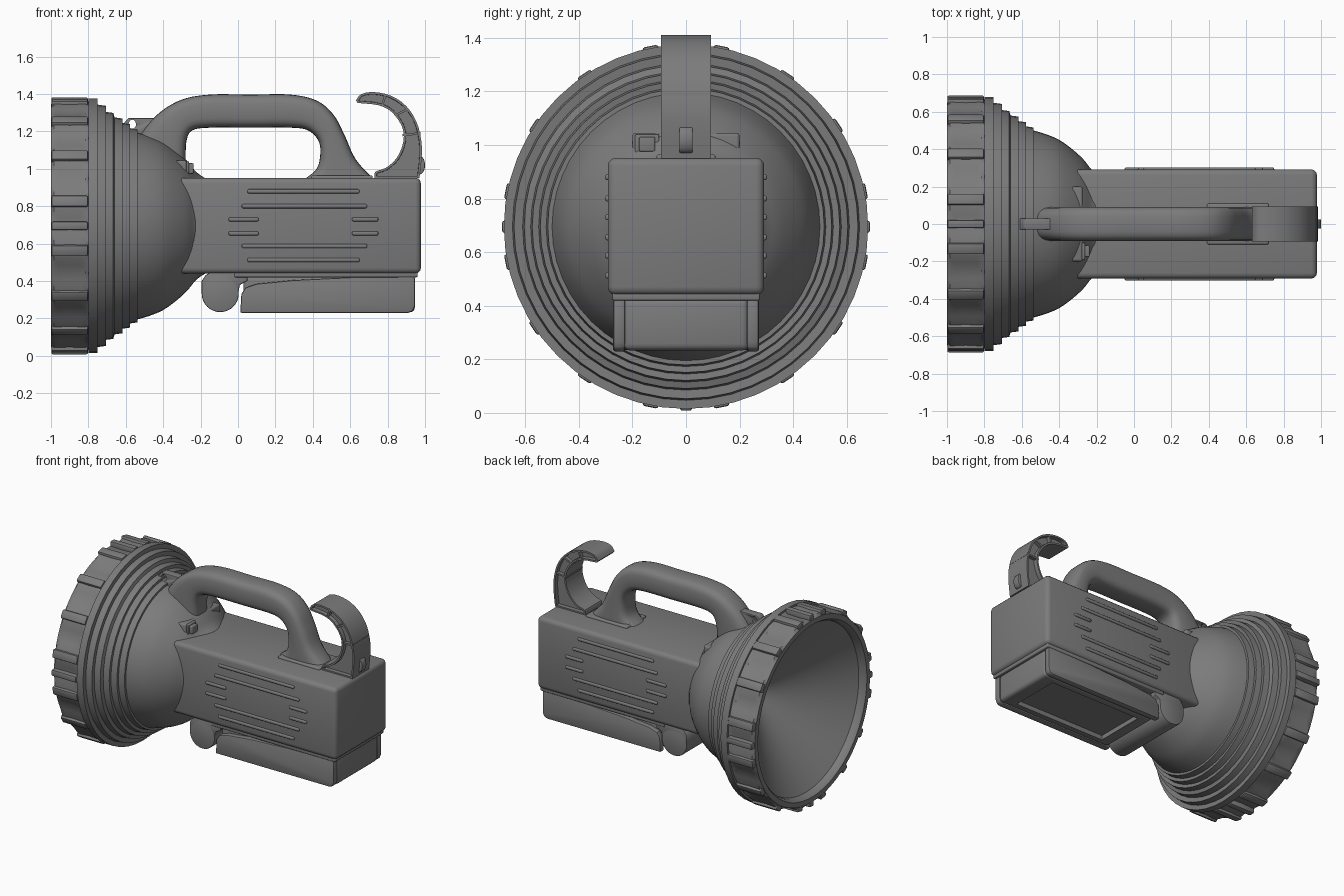
import bpy, bmesh, math
from mathutils import Vector, Matrix

if "Cube" in bpy.data.objects:
    bpy.data.objects.remove(bpy.data.objects["Cube"])

GREY = (0.2, 0.2, 0.2, 1)
grey = bpy.data.materials.new("grey_plastic")
grey.use_nodes = True
grey.diffuse_color = GREY
grey.node_tree.nodes["Principled BSDF"].inputs["Base Color"].default_value = GREY
AXIS_Z = 0.695


def finish(name, bm, bevel=0, segments=3, angle=35):
    bmesh.ops.remove_doubles(bm, verts=bm.verts, dist=1e-5)
    bmesh.ops.recalc_face_normals(bm, faces=bm.faces)
    mesh = bpy.data.meshes.new(name)
    bm.to_mesh(mesh)
    bm.free()
    mesh.materials.append(grey)
    ob = bpy.data.objects.new(name, mesh)
    bpy.context.collection.objects.link(ob)
    bpy.ops.object.select_all(action='DESELECT')
    ob.select_set(True)
    bpy.context.view_layer.objects.active = ob
    if bevel:
        mod = ob.modifiers.new("bevel", 'BEVEL')
        mod.width, mod.segments = bevel, segments
        mod.limit_method, mod.angle_limit = 'ANGLE', math.radians(40)
        bpy.ops.object.modifier_apply(modifier="bevel")
    bpy.ops.object.shade_smooth_by_angle(angle=math.radians(angle))
    return ob


def box(name, x, y, z, bevel=0):
    bm = bmesh.new()
    bmesh.ops.create_cube(bm, size=1)
    for v in bm.verts:
        v.co = [lo + (c + 0.5) * (hi - lo) for c, (lo, hi) in zip(v.co, (x, y, z))]
    return finish(name, bm, bevel)


def bridge(bm, rings, caps=False):
    for a, b in zip(rings, rings[1:]):
        for i in range(len(a)):
            j = (i + 1) % len(a)
            bm.faces.new((a[i], a[j], b[j], b[i]))
    if caps:
        bm.faces.new(rings[0])
        bm.faces.new(rings[-1])


def lathe(name, profile, steps, scoop=0):
    # Revolve (x, radius) points round the lamp axis
    bm = bmesh.new()
    rings = []
    for x, r in profile:
        ring = []
        for i in range(steps):
            t = math.tau * i / steps
            dip = scoop * math.cos(8 * t) ** 2 if -0.99 < x < -0.81 and r > 0.65 else 0
            ring.append(bm.verts.new((x, (r - dip) * math.cos(t), AXIS_Z + (r - dip) * math.sin(t))))
        rings.append(ring)
    bridge(bm, rings)
    return finish(name, bm, angle=30)


def spline(points, n=5):
    # Catmull-Rom curve through the points
    p = [Vector(q) for q in points]
    p = [2 * p[0] - p[1]] + p + [2 * p[-1] - p[-2]]
    out = []
    for a, b, c, d in zip(p, p[1:], p[2:], p[3:]):
        for k in range(n):
            t = k / n
            out.append(b + (c - a) * t / 2 + (2 * a - 5 * b + 4 * c - d) * t * t / 2
                       + (3 * b - a - 3 * c + d) * t ** 3 / 2)
    return out + [p[-2]]


def prism(name, outline, y0, y1, bevel=0, recess=0, rim=0.012):
    # Extrude an (x, z) outline along y, optionally sinking both sides
    bm = bmesh.new()
    rings = [[bm.verts.new((q[0], y, q[1])) for q in outline] for y in (y0, y1)]
    bridge(bm, rings, caps=True)
    bmesh.ops.recalc_face_normals(bm, faces=bm.faces)
    if recess:
        for f in [f for f in bm.faces if len(f.verts) == len(outline)]:
            bmesh.ops.inset_region(bm, faces=[f], thickness=rim, use_even_offset=True)
            n = f.normal.copy()
            bmesh.ops.inset_region(bm, faces=[f], thickness=0.001)
            bmesh.ops.translate(bm, verts=f.verts, vec=-n * recess)
    return finish(name, bm, bevel, 2)


def disc(cx, cz, r, n=24):
    return [(cx + r * math.cos(math.tau * i / n), cz + r * math.sin(math.tau * i / n)) for i in range(n)]


# Lamp front: conical reflector and scooped bezel
lathe("bezel_and_reflector", [
    (-0.55, 0), (-0.55, 0.05), (-0.95, 0.595), (-0.98, 0.6), (-1, 0.615), (-1, 0.65),
    (-0.985, 0.675), (-0.96, 0.675), (-0.9, 0.672), (-0.84, 0.675), (-0.815, 0.675),
    (-0.8, 0.665), (-0.8, 0.62), (-0.53, 0.1), (-0.53, 0)], 96, scoop=0.025)

# Grip ribs round the bezel: sixteen wide and four narrow
bm = bmesh.new()
ribs = [(11.25 + 22.5 * i, 0.06) for i in range(16)] + [(90 * i, 0.045) for i in range(4)]
for angle, width in ribs:
    place = (Matrix.Translation((-0.9, 0, AXIS_Z)) @ Matrix.Rotation(math.radians(angle), 4, 'X')
             @ Matrix.Translation((0, 0.662, 0)) @ Matrix.Diagonal((0.196, 0.05, width, 1)))
    bmesh.ops.create_cube(bm, size=1, matrix=place)
finish("bezel_ribs", bm, 0.009, 2)

# Stepped head and bowl
head = [(-0.5, 0), (-0.8, 0.63), (-0.8, 0.68), (-0.75, 0.68)]
for x, r in ((-0.75, 0.648), (-0.71, 0.61), (-0.66, 0.58), (-0.62, 0.55), (-0.58, 0.522)):
    head += [(x, r), (x + 0.043, r - 0.006)]
bowl = [(-0.537, 0.5), (-0.47, 0.48), (-0.4, 0.45), (-0.33, 0.4), (-0.27, 0.345), (-0.22, 0.285), (-0.15, 0.24)]
head += [tuple(q) for q in spline(bowl, 3)] + [(-0.15, 0)]
lathe("head", head, 48)

# Main body with raised side strips
box("body", (-0.4, 0.978), (-0.292, 0.292), (0.44, 0.952), 0.03)
strips = [(0.05, 0.65, 0.88), (0.02, 0.69, 0.80), (-0.05, 0.11, 0.73), (0.61, 0.75, 0.73),
          (-0.05, 0.11, 0.655), (0.61, 0.75, 0.655), (0.02, 0.69, 0.587), (0.05, 0.65, 0.513)]
for side in (-1, 1):
    for x0, x1, z in strips:
        y = sorted((side * 0.28, side * 0.302))
        box("side_strip", (x0, x1), y, (z - 0.011, z + 0.011), 0.008)

# Handle: rounded section swept between outer and inner outlines
stations = [(-0.58, 1.08, -0.28, 0.93), (-0.51, 1.2, -0.28, 1.05), (-0.42, 1.3, -0.275, 1.15),
            (-0.3, 1.37, -0.245, 1.205), (-0.15, 1.397, -0.15, 1.22), (0.07, 1.397, 0.07, 1.22),
            (0.28, 1.397, 0.28, 1.22), (0.42, 1.365, 0.375, 1.205), (0.51, 1.29, 0.43, 1.15),
            (0.57, 1.18, 0.44, 1.08), (0.63, 1.05, 0.42, 1.0), (0.73, 0.94, 0.35, 0.94)]
bm = bmesh.new()
rings = []
halves = zip(spline([s[:2] for s in stations]), spline([s[2:] for s in stations]))
for outer, inner in halves:
    ring = []
    for i in range(24):
        c, s = math.cos(math.tau * i / 24), math.sin(math.tau * i / 24)
        c, s = (math.copysign(abs(k) ** 0.6, k) for k in (c, s))
        q = (outer + inner) / 2 + (outer - inner) / 2 * c
        ring.append(bm.verts.new((q.x, 0.092 * s, q.y)))
    rings.append(ring)
bridge(bm, rings, caps=True)
finish("handle", bm)
box("handle_foot", (0.39, 0.72), (-0.11, 0.11), (0.93, 0.965), 0.01)

# Bracket under the handle root, with the switch
box("handle_bracket", (-0.46, -0.275), (-0.2, 0.2), (0.9, 1.045), 0.012)
box("switch_frame", (-0.3, -0.262), (-0.19, -0.1), (0.965, 1.04), 0.005)
box("switch", (-0.27, -0.238), (-0.175, -0.115), (0.975, 1.03), 0.006)

# Strap lug on the head
lug = prism("strap_lug", [(-0.61, 1.15), (-0.61, 1.245), (-0.585, 1.272), (-0.42, 1.272), (-0.42, 1.15)],
            -0.03, 0.03, 0.006)
hole = prism("lug_hole_cutter", [(-0.565 + 0.8 * (x + 0.565), z) for x, z in disc(-0.565, 1.238, 0.025, 12)], -0.1, 0.1)
cut = lug.modifiers.new("hole", 'BOOLEAN')
cut.object, cut.operation = hole, 'DIFFERENCE'
hole.hide_render = True
hole.hide_set(True)

# Hanging hook with sunken sides
hook_outer = spline([(0.63, 1.365), (0.66, 1.4), (0.73, 1.41), (0.82, 1.39), (0.9, 1.335),
                     (0.955, 1.25), (0.98, 1.15), (0.982, 1.06), (0.97, 0.95)], 3)
hook_inner = spline([(0.73, 0.95), (0.735, 0.985), (0.79, 1.005), (0.85, 1.06), (0.885, 1.15),
                     (0.875, 1.23), (0.82, 1.305), (0.75, 1.34), (0.64, 1.352)], 3)
prism("hook", hook_outer + hook_inner, -0.094, 0.094, recess=0.03)
for x0, z0, x1, z1 in ((0.88, 1.18, 0.975, 1.19), (0.84, 1.285, 0.91, 1.32), (0.77, 1.335, 0.79, 1.4)):
    a, b = Vector((x0, z0)), Vector((x1, z1))
    n = Vector((a.y - b.y, b.x - a.x)).normalized() * 0.006
    prism("hook_rib", [a - n, b - n, b + n, a + n], -0.09, 0.09)
prism("hook_pivot", [(0.97 + 0.6 * (x - 0.97), z) for x, z in disc(0.97, 1.02, 0.05)], -0.025, 0.025, 0.005)

# Lower cover: top plate, core with underside recess, and side rails
box("cover_plate", (-0.02, 0.96), (-0.275, 0.275), (0.42, 0.45), 0.006)
core = box("cover_core", (0.03, 0.945), (-0.235, 0.235), (0.233, 0.43), 0.025)
pocket = box("pocket_cutter", (0.12, 0.84), (-0.18, 0.18), (0.1, 0.265))
cut = core.modifiers.new("pocket", 'BOOLEAN')
cut.object, cut.operation = pocket, 'DIFFERENCE'
pocket.hide_render = True
pocket.hide_set(True)
rail = [(0.012, 0.23), (0.91, 0.23), (0.935, 0.24), (0.945, 0.265), (0.945, 0.425), (0.6, 0.42),
        (0.3, 0.405), (0.1, 0.385), (0.04, 0.365), (0.018, 0.33)]
for side in (-1, 1):
    y0, y1 = sorted((side * 0.228, side * 0.272))
    prism("cover_rail", rail, y0, y1, 0.008)

# Rolled hinge at the front of the cover
prism("hinge_roll", disc(-0.095, 0.333, 0.099, 32), -0.27, 0.27, 0.006)
prism("hinge_bridge", [(-0.194, 0.33), (-0.194, 0.4), (-0.175, 0.43), (-0.15, 0.445), (0.05, 0.445),
                       (0.05, 0.4), (0.01, 0.38), (0.0, 0.33)], -0.27, 0.27, 0.006)
